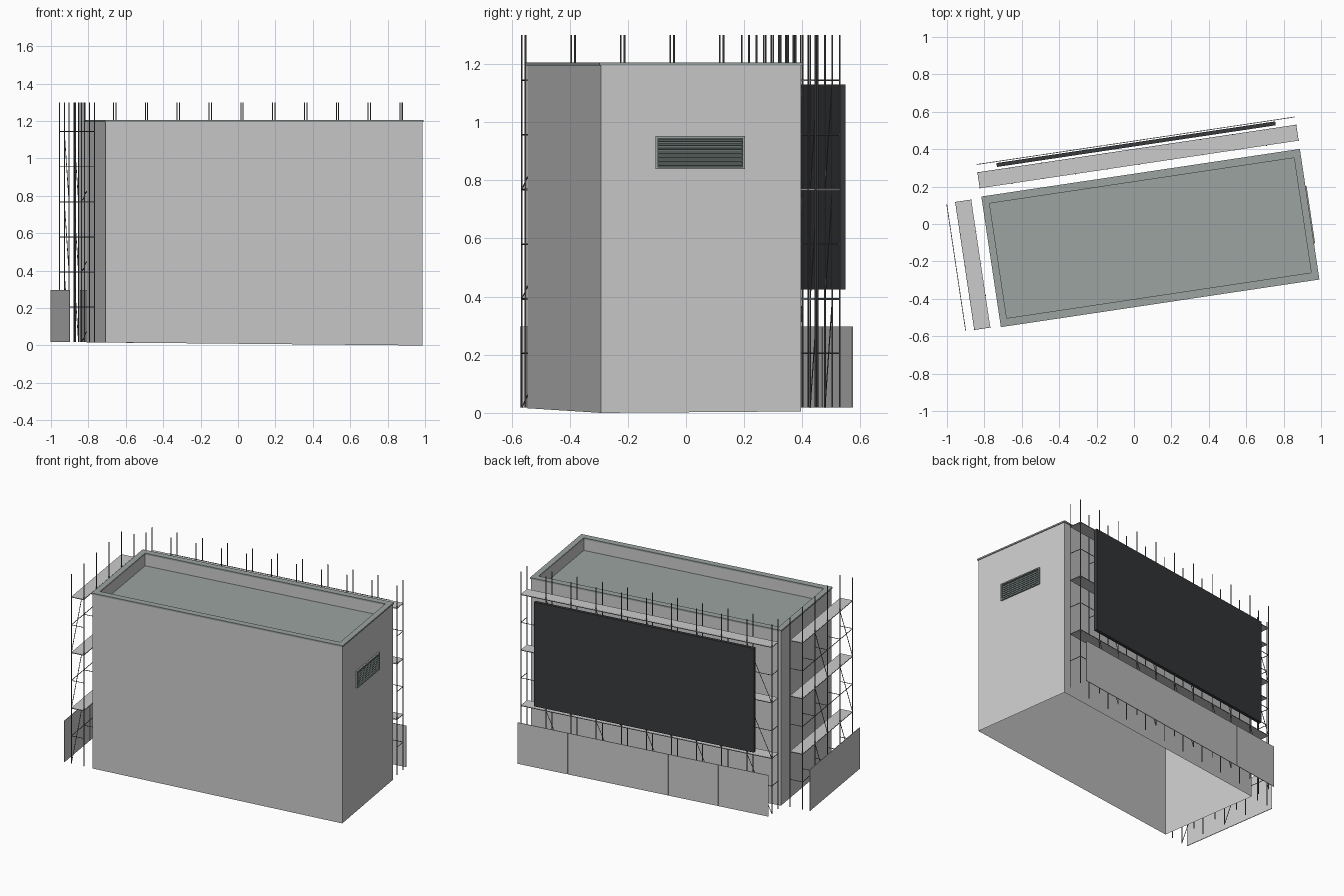
import bpy, bmesh, math
from mathutils import Vector, Matrix

if "Cube" in bpy.data.objects:
    bpy.data.objects.remove(bpy.data.objects["Cube"])

# The whole model is turned a little about z; parts are built in local coordinates
FRAME = Matrix.Translation((0.0875, -0.075, 0)) @ Matrix.Rotation(math.radians(8.5), 4, 'Z')
GROUND, POLE_TOP = 0.018, 1.3
DECKS = (0.392, 0.768, 1.144)
LEVELS = (0.205, 0.392, 0.58, 0.768, 0.956, 1.144)


def material(name, rgb):
    m = bpy.data.materials.new(name)
    m.diffuse_color = (*rgb, 1)
    m.use_nodes = True
    m.node_tree.nodes["Principled BSDF"].inputs["Base Color"].default_value = m.diffuse_color
    return m


dark = material("screen_dark", (0.04, 0.042, 0.045))
steel = material("pole_steel", (0.12, 0.12, 0.125))
green = material("roof_green", (0.33, 0.37, 0.35))
louvre = material("louvre_green", (0.15, 0.19, 0.18))


def finish(name, bm, mat=None):
    bmesh.ops.recalc_face_normals(bm, faces=bm.faces)
    mesh = bpy.data.meshes.new(name)
    bm.to_mesh(mesh)
    bm.free()
    ob = bpy.data.objects.new(name, mesh)
    ob.matrix_world = FRAME
    if mat:
        mesh.materials.append(mat)
    bpy.context.collection.objects.link(ob)
    return ob


def add_box(bm, lo, hi):
    lo, hi = Vector(lo), Vector(hi)
    size = hi - lo
    m = Matrix.Translation((lo + hi) / 2) @ Matrix.Diagonal((*size, 1))
    bmesh.ops.create_cube(bm, size=1, matrix=m)


def add_rod(bm, a, b, r=0.003):
    a, b = Vector(a), Vector(b)
    d = b - a
    m = Matrix.Translation((a + b) / 2) @ d.to_track_quat('Z', 'Y').to_matrix().to_4x4()
    bmesh.ops.create_cone(bm, cap_ends=True, segments=6, radius1=r, radius2=r,
                          depth=d.length, matrix=m)


def loop(bm, hx, hy, zs):
    corners = ((-hx, -hy), (hx, -hy), (hx, hy), (-hx, hy))
    return [bm.verts.new((x, y, z)) for (x, y), z in zip(corners, zs)]


def bridge(bm, a, b):
    for i in range(4):
        j = (i + 1) % 4
        bm.faces.new((a[i], a[j], b[j], b[i]))


# Open-bottomed walls, following the sloping ground
bm = bmesh.new()
bridge(bm, loop(bm, 0.856, 0.348, (0.016, 0.0, 0.005, 0.016)),
       loop(bm, 0.856, 0.348, (1.195,) * 4))
finish("building_walls", bm)

# Inner parapet faces
bm = bmesh.new()
bridge(bm, loop(bm, 0.823, 0.31, (1.12,) * 4), loop(bm, 0.823, 0.31, (1.195,) * 4))
finish("parapet_inside", bm)

# Sunken roof
bm = bmesh.new()
bm.faces.new(loop(bm, 0.823, 0.31, (1.12,) * 4))
finish("roof_floor", bm, green)

# Coping ring
bm = bmesh.new()
rings = [loop(bm, hx, hy, (z,) * 4) for hx, hy, z in
         ((0.861, 0.353, 1.195), (0.861, 0.353, 1.205), (0.823, 0.31, 1.205), (0.823, 0.31, 1.195))]
for k in range(4):
    bridge(bm, rings[k], rings[(k + 1) % 4])
finish("coping", bm, green)

# Louvred vent on the right wall
v0, v1, z0, z1, t = -0.159, 0.151, 0.838, 0.952, 0.008
bm = bmesh.new()
add_box(bm, (0.854, v0, z0), (0.867, v1, z0 + t))
add_box(bm, (0.854, v0, z1 - t), (0.867, v1, z1))
add_box(bm, (0.854, v0, z0 + t), (0.867, v0 + t, z1 - t))
add_box(bm, (0.854, v1 - t, z0 + t), (0.867, v1, z1 - t))
finish("vent_frame", bm, green)
bm = bmesh.new()
add_box(bm, (0.854, v0 + t, z0 + t), (0.858, v1 - t, z1 - t))
for i in range(7):
    z = z0 + t + 0.007 + i * 0.014
    m = (Matrix.Translation((0.860, (v0 + v1) / 2, z)) @ Matrix.Rotation(math.radians(35), 4, 'Y')
         @ Matrix.Diagonal((0.011, v1 - v0 - 2 * t, 0.002, 1)))
    bmesh.ops.create_cube(bm, size=1, matrix=m)
finish("vent_slats", bm, louvre)


def scaffold(side, bays, start, inner, outer, hoard, panels, place):
    """place(along, across, z) gives the local point for this wall."""
    step = 0.172
    end = start + bays * step
    bm = bmesh.new()
    for i in range(bays + 1):
        s = start + i * step
        # Uprights and cross pieces
        for c in (inner, outer):
            add_rod(bm, place(s, c, GROUND), place(s, c, POLE_TOP))
        for z in LEVELS:
            add_rod(bm, place(s, inner, z), place(s, outer, z), 0.0022)
        # Diagonal braces in every other bay
        if i % 2 == 0 and i < bays:
            for z in (GROUND,) + DECKS[:-1]:
                top = DECKS[0] if z == GROUND else z + 0.376
                add_rod(bm, place(s, outer, z), place(s + step, outer, top), 0.002)
    # Long rails
    for z in LEVELS:
        add_rod(bm, place(start, outer, z), place(end, outer, z), 0.0022)
    finish(side + "_scaffold_frame", bm, steel)

    def slab(bm, a, b):
        p, q = Vector(place(*a)), Vector(place(*b))
        add_box(bm, [min(m) for m in zip(p, q)], [max(m) for m in zip(p, q)])

    # Walking decks
    bm = bmesh.new()
    for z in DECKS:
        slab(bm, (start, inner, z - 0.003), (end, outer, z + 0.003))
    finish(side + "_scaffold_decks", bm)
    # Site hoarding in separate panels
    bm = bmesh.new()
    w = (end - start) / panels
    for i in range(panels):
        slab(bm, (start + i * w + 0.001, hoard - 0.002, GROUND),
             (start + (i + 1) * w - 0.001, hoard + 0.002, 0.297))
    finish(side + "_hoarding", bm)


scaffold("back", 10, -0.861, 0.398, 0.482, 0.526, 5, lambda s, c, z: (s, c, z))
scaffold("left", 4, -0.345, 0.917, 1.002, 1.05, 2, lambda s, c, z: (-c, s, z))

# Large dark screen hung on the back scaffold
bm = bmesh.new()
add_box(bm, (-0.755, 0.497, 0.425), (0.752, 0.518, 1.13))
finish("display_screen", bm, dark)
